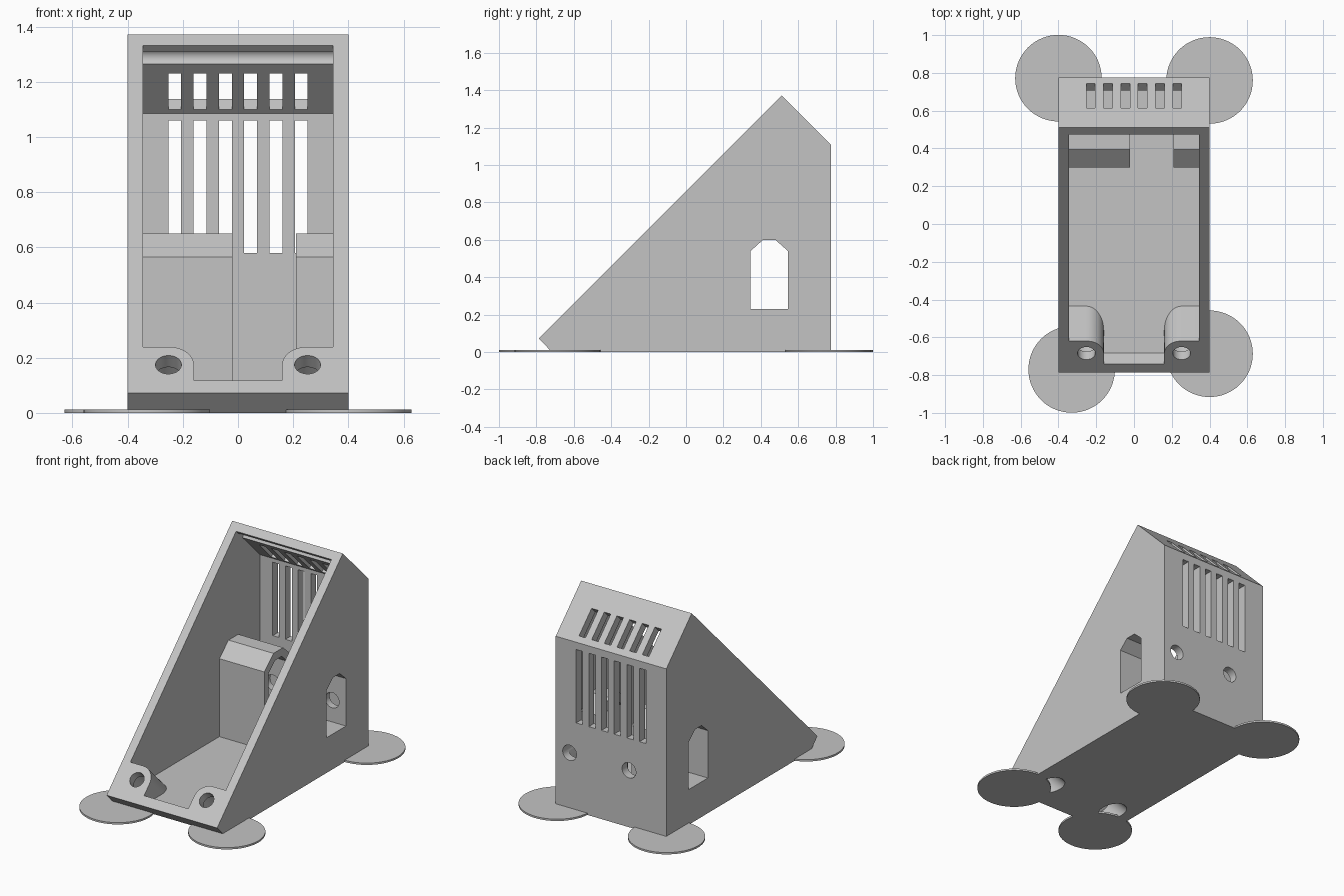
import bpy, bmesh, math
from mathutils import Vector

if "Cube" in bpy.data.objects:
    bpy.data.objects.remove(bpy.data.objects["Cube"])

EX, EY, EZ = Vector((1, 0, 0)), Vector((0, 1, 0)), Vector((0, 0, 1))
UP_SLOPE = Vector((0, 1, 1)).normalized()     # along the open sloping face
OUT_SLOPE = Vector((0, -1, 1)).normalized()   # out of the sloping face

grey = bpy.data.materials.new("light_grey")
grey.diffuse_color = (0.55, 0.55, 0.55, 1)
grey.use_nodes = True
grey.node_tree.nodes["Principled BSDF"].inputs["Base Color"].default_value = grey.diffuse_color


def prism(name, pts, a, b, origin=(0, 0, 0), u=EY, v=EZ):
    """Extrude a profile in the (u, v) plane from a to b along u x v."""
    w, o = u.cross(v), Vector(origin)
    bm = bmesh.new()
    low, high = ([bm.verts.new(o + u * p + v * q + w * d) for p, q in pts] for d in (a, b))
    bm.faces.new(low[::-1])
    bm.faces.new(high)
    for i in range(len(pts)):
        j = (i + 1) % len(pts)
        bm.faces.new((low[i], low[j], high[j], high[i]))
    bmesh.ops.recalc_face_normals(bm, faces=bm.faces)
    me = bpy.data.meshes.new(name)
    bm.to_mesh(me)
    bm.free()
    me.materials.append(grey)
    ob = bpy.data.objects.new(name, me)
    bpy.context.collection.objects.link(ob)
    return ob


def circle(r, n=48, cx=0, cy=0):
    return [(cx + r * math.cos(2 * math.pi * i / n), cy + r * math.sin(2 * math.pi * i / n))
            for i in range(n)]


def rect(hx, hy, cx=0, cy=0):
    return [(cx - hx, cy - hy), (cx + hx, cy - hy), (cx + hx, cy + hy), (cx - hx, cy + hy)]


def cut(target, tool):
    """Subtract tool from target and remove the tool."""
    m = target.modifiers.new("cut", 'BOOLEAN')
    m.operation, m.solver, m.object = 'DIFFERENCE', 'EXACT', tool
    bpy.context.view_layer.objects.active = target
    bpy.ops.object.modifier_apply(modifier=m.name)
    bpy.data.objects.remove(tool)


# Wedge-shaped housing and the hollow inside it
housing = prism("housing", [(-.717, 0), (.775, 0), (.775, 1.108), (.512, 1.371), (-.787, .072)], -.4, .4)
cavity = prism("cavity", [(-.682, .055), (.72, .055), (.72, 1.085), (.3725, 1.4325), (-.842, .218)],
               -.345, .345)

# Rounded screw bosses at the low corners stay solid
SCREW_X, SCREW_Y, SCREW_Z, BOSS_R = .252, -.685, .175, .092
for side in (-1, 1):
    arc = [(-side * BOSS_R * math.cos(t), BOSS_R * math.sin(t))
           for t in (math.pi / 2 * i / 12 for i in range(13))]
    outline = [(side * .12, -.25), (-side * BOSS_R, -.25)] + arc + [(side * .12, BOSS_R)]
    cut(cavity, prism("boss", outline, -.5, .4, (side * SCREW_X, SCREW_Y, SCREW_Z), EX, UP_SLOPE))

# Cable tunnel blocks on both side walls stay solid
block = [(.30, 0), (.59, 0), (.59, .565), (.495, .65), (.395, .65), (.30, .565)]
for a, b in ((-.37, -.02), (.21, .37)):
    cut(cavity, prism("tunnel_block", block, a, b))
cut(housing, cavity)

# Cable window through side walls and tunnel blocks
cut(housing, prism("window", [(.345, .23), (.545, .23), (.545, .54), (.48, .598), (.41, .598), (.345, .54)],
                   -.5, .5))

# Screw holes, widened from below
for side in (-1, 1):
    origin = (side * SCREW_X, SCREW_Y, SCREW_Z)
    cut(housing, prism("screw_hole", circle(.047), -.08, .1, origin, EX, UP_SLOPE))
    cut(housing, prism("screw_recess", circle(.075), -.5, -.06, origin, EX, UP_SLOPE))

# Round holes in the back wall, reaching into the tunnels
for x in (-.13, .30):
    cut(housing, prism("back_hole", circle(.05), -.9, -.45, (x, 0, .372), EX, EZ))

# Vent slots in the back wall and the roof
for i in range(6):
    x = (i - 2.5) * .0917
    cut(housing, prism("back_slot", rect(.0235, .24, 0, .82), -.85, -.68, (x, 0, 0), EX, EZ))
    cut(housing, prism("roof_slot", rect(.0235, .092), -.1, .075, (x, .68, 1.203), EX, OUT_SLOPE))

# Catch groove under the roof edge
cut(housing, prism("groove", circle(.032, 32, .5175, 1.2875), -.345, .345))

# Thin foot discs
for name, x, y in (("back_left", -.40, .772), ("back_right", .40, .76),
                   ("front_left", -.33, -.77), ("front_right", .40, -.687)):
    prism("foot_disc_" + name, circle(.229, 64), 0, .012, (x, y, 0), EX, EY)

# Smooth round parts, keep the edges sharp
for ob in bpy.context.collection.objects:
    ob.select_set(True)
bpy.context.view_layer.objects.active = housing
bpy.ops.object.shade_smooth_by_angle(angle=math.radians(30))
